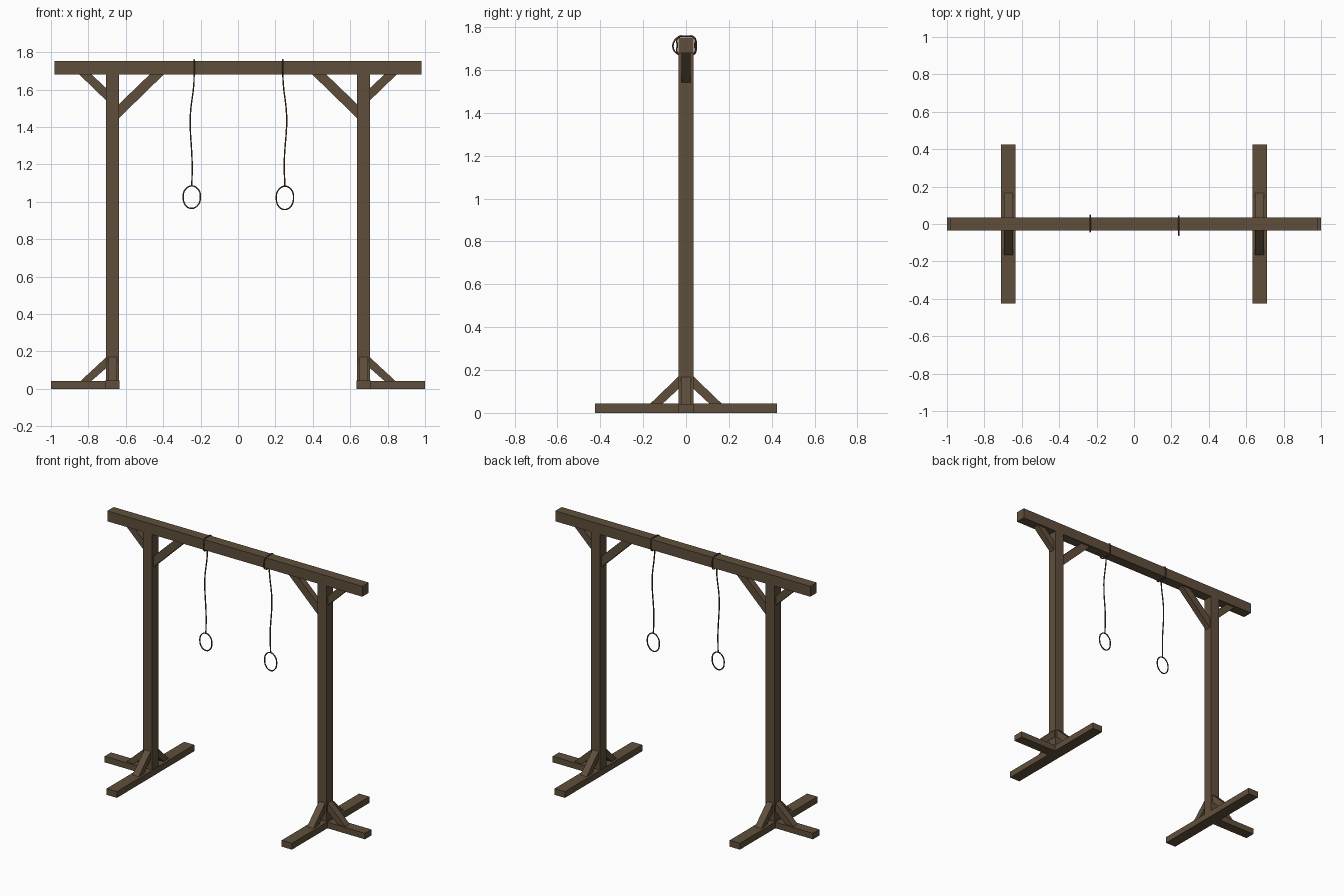
import bpy, bmesh
from mathutils import Vector

if "Cube" in bpy.data.objects:
    bpy.data.objects.remove(bpy.data.objects["Cube"])


def material(name, color):
    m = bpy.data.materials.new(name)
    m.diffuse_color = (*color, 1)
    m.use_nodes = True
    m.node_tree.nodes["Principled BSDF"].inputs["Base Color"].default_value = m.diffuse_color
    return m


WOOD = material("dark_wood", (0.115, 0.078, 0.045))
ROPE = material("rope_brown", (0.10, 0.055, 0.03))


def prism(name, profile, offset):
    """Extrude a flat outline along an offset vector."""
    bm = bmesh.new()
    face = bm.faces.new([bm.verts.new(p) for p in profile])
    ext = bmesh.ops.extrude_face_region(bm, geom=[face])
    bmesh.ops.translate(bm, vec=offset,
                        verts=[g for g in ext["geom"] if isinstance(g, bmesh.types.BMVert)])
    bmesh.ops.recalc_face_normals(bm, faces=bm.faces)
    me = bpy.data.meshes.new(name)
    bm.to_mesh(me)
    bm.free()
    me.materials.append(WOOD)
    ob = bpy.data.objects.new(name, me)
    bpy.context.collection.objects.link(ob)
    return ob


def box(name, x, y, z):
    x, y = sorted(x), sorted(y)
    return prism(name, [(x[0], y[0], z[0]), (x[1], y[0], z[0]), (x[1], y[1], z[0]), (x[0], y[1], z[0])],
                 (0, 0, z[1] - z[0]))


def brace(name, origin, direction, run, rise, thick, half):
    """Diagonal strut in the corner between a post face and a horizontal timber."""
    o, d, up = Vector(origin), Vector(direction), Vector((0, 0, 1))
    side = d.cross(up) * half
    pts = [o + d * run, o + up * rise,
           o + up * (rise - thick if rise > 0 else rise + thick), o + d * (run - thick)]
    prism(name, [p - side for p in pts], side * 2)


def rope(name, points, closed=False, radius=0.0042):
    cu = bpy.data.curves.new(name, "CURVE")
    cu.dimensions = "3D"
    cu.bevel_depth = radius
    cu.bevel_resolution = 1
    cu.resolution_u = 5
    cu.use_fill_caps = True
    sp = cu.splines.new("BEZIER")
    sp.bezier_points.add(len(points) - 1)
    for bp, p in zip(sp.bezier_points, points):
        bp.co = p
        bp.handle_left_type = bp.handle_right_type = "AUTO"
    sp.use_cyclic_u = closed
    cu.materials.append(ROPE)
    bpy.context.collection.objects.link(bpy.data.objects.new(name, cu))


# Top beam
box("top_beam", (-0.98, 0.98), (-0.035, 0.035), (1.68, 1.752))

for s, side in ((-1, "left"), (1, "right")):
    # Post and feet
    box(f"{side}_post", (s * 0.636, s * 0.706), (-0.035, 0.035), (0.03, 1.68))
    box(f"{side}_cross_foot", (s * 0.633, s * 0.712), (-0.425, 0.425), (0, 0.044))
    box(f"{side}_outer_foot", (s * 0.712, s * 1.0), (-0.035, 0.035), (0, 0.042))
    # Braces under the beam
    brace(f"{side}_outer_beam_brace", (s * 0.706, 0, 1.68), (s, 0, 0), 0.142, -0.137, 0.066, 0.021)
    brace(f"{side}_inner_beam_brace", (s * 0.636, 0, 1.68), (-s, 0, 0), 0.238, -0.232, 0.075, 0.021)
    # Braces on the feet
    brace(f"{side}_outer_foot_brace", (s * 0.706, 0, 0.042), (s, 0, 0), 0.136, 0.126, 0.058, 0.024)
    for t, end in ((-1, "front"), (1, "back")):
        brace(f"{side}_{end}_foot_brace", (s * 0.671, t * 0.035, 0.042), (0, t, 0),
              0.133, 0.128, 0.058, 0.024)

# Ropes: beam loop, hanging line and end ring
LOOP = [(0, 1.672), (0.038, 1.675), (0.047, 1.71), (0.037, 1.753),
        (0, 1.757), (-0.037, 1.753), (-0.041, 1.715), (-0.037, 1.676)]
RING = [(0, 0.06), (0.034, 0.042), (0.046, 0), (0.032, -0.043),
        (0, -0.06), (-0.032, -0.045), (-0.046, 0), (-0.034, 0.042)]
LINES = {
    "left": (-1, -0.235, [(-0.235, 1.672), (-0.236, 1.63), (-0.255, 1.46), (-0.245, 1.2), (-0.247, 1.083)],
             (-0.247, 1.025), 1.0),
    "right": (1, 0.24, [(0.24, 1.672), (0.242, 1.63), (0.26, 1.46), (0.247, 1.2), (0.251, 1.083)],
              (0.251, 1.021), 1.04),
}
for side, (s, x, line, (cx, cz), k) in LINES.items():
    bulge = 1.3 if side == "right" else 1.0
    rope(f"{side}_beam_loop",
         [(x, -s * y * (bulge if abs(y) > 0.045 else 1), z) for y, z in LOOP], True)
    rope(f"{side}_hanging_rope", [(px, 0, pz) for px, pz in line])
    rope(f"{side}_rope_ring", [(cx + a, 0, cz + b * k) for a, b in RING], True)
